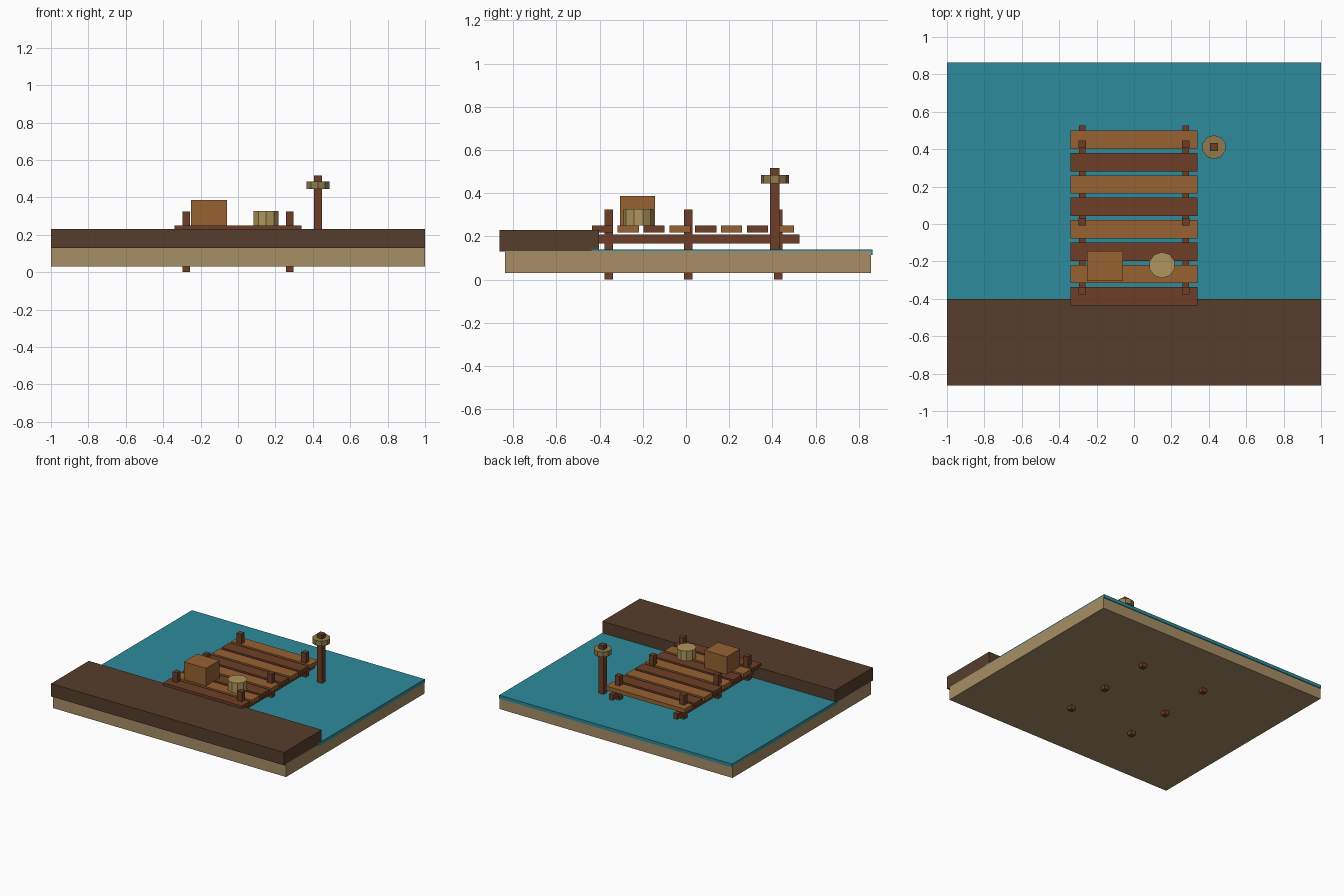
import bpy

if "Cube" in bpy.data.objects:
    bpy.data.objects.remove(bpy.data.objects["Cube"])


def material(name, rgb):
    m = bpy.data.materials.new(name)
    m.diffuse_color = tuple((c / 255) ** 2.2 for c in rgb) + (1,)
    m.use_nodes = True
    m.node_tree.nodes["Principled BSDF"].inputs["Base Color"].default_value = m.diffuse_color
    return m


SAND = material("sand", (166, 140, 102))
WATER = material("water", (49, 138, 155))
EARTH = material("earth", (86, 64, 48))
LIGHT = material("light_wood", (150, 98, 54))
DARK = material("dark_wood", (110, 65, 43))
STRAW = material("straw", (172, 148, 92))
ROPE = material("rope", (142, 122, 78))


def box(name, x, y, z, mat):
    """Box spanning the given (low, high) ranges."""
    spans = (x, y, z)
    bpy.ops.mesh.primitive_cube_add(size=1, location=[(a + b) / 2 for a, b in spans])
    o = bpy.context.object
    o.name = name
    o.scale = [b - a for a, b in spans]
    bpy.ops.object.transform_apply(location=False, rotation=False, scale=True)
    o.data.materials.append(mat)
    return o


def drum(name, x, y, z, radius, mat):
    """Ten-sided upright cylinder."""
    bpy.ops.mesh.primitive_cylinder_add(vertices=10, radius=radius, depth=z[1] - z[0],
                                        location=(x, y, (z[0] + z[1]) / 2))
    o = bpy.context.object
    o.name = name
    o.data.materials.append(mat)
    return o


def around(c, size):
    return (c - size / 2, c + size / 2)


# Ground layers
box("sand_bed", (-1, 1), (-0.838, 0.857), (0.03, 0.132), SAND)
box("water", (-1, 1), (-0.438, 0.863), (0.114, 0.14), WATER)
box("shore_bank", (-1, 1), (-0.863, -0.402), (0.13, 0.23), EARTH)

# Deck planks in alternating wood tones
for i in range(8):
    box(f"plank_{i + 1}", (-0.339, 0.339), around(-0.387 + 0.1196 * i, 0.098),
        (0.218, 0.25), LIGHT if i % 2 else DARK)

# Beams and posts on both sides
for side, sx in (("left", -1), ("right", 1)):
    box(f"beam_{side}", around(sx * 0.277, 0.034), (-0.46, 0.526), (0.167, 0.21), DARK)
    for n, y in enumerate((-0.357, 0.011, 0.427)):
        box(f"post_{side}_{n + 1}", around(sx * 0.277, 0.04), around(y, 0.04), (0, 0.325), DARK)

# Cargo on the deck
box("crate", (-0.25, -0.06), (-0.306, -0.144), (0.25, 0.387), LIGHT)
drum("barrel", 0.15, -0.22, (0.25, 0.327), 0.07, STRAW)

# Mooring pole with collar
box("mooring_pole", around(0.428, 0.043), around(0.411, 0.043), (0.115, 0.516), DARK)
drum("pole_collar", 0.428, 0.411, (0.445, 0.484), 0.0645, ROPE)
